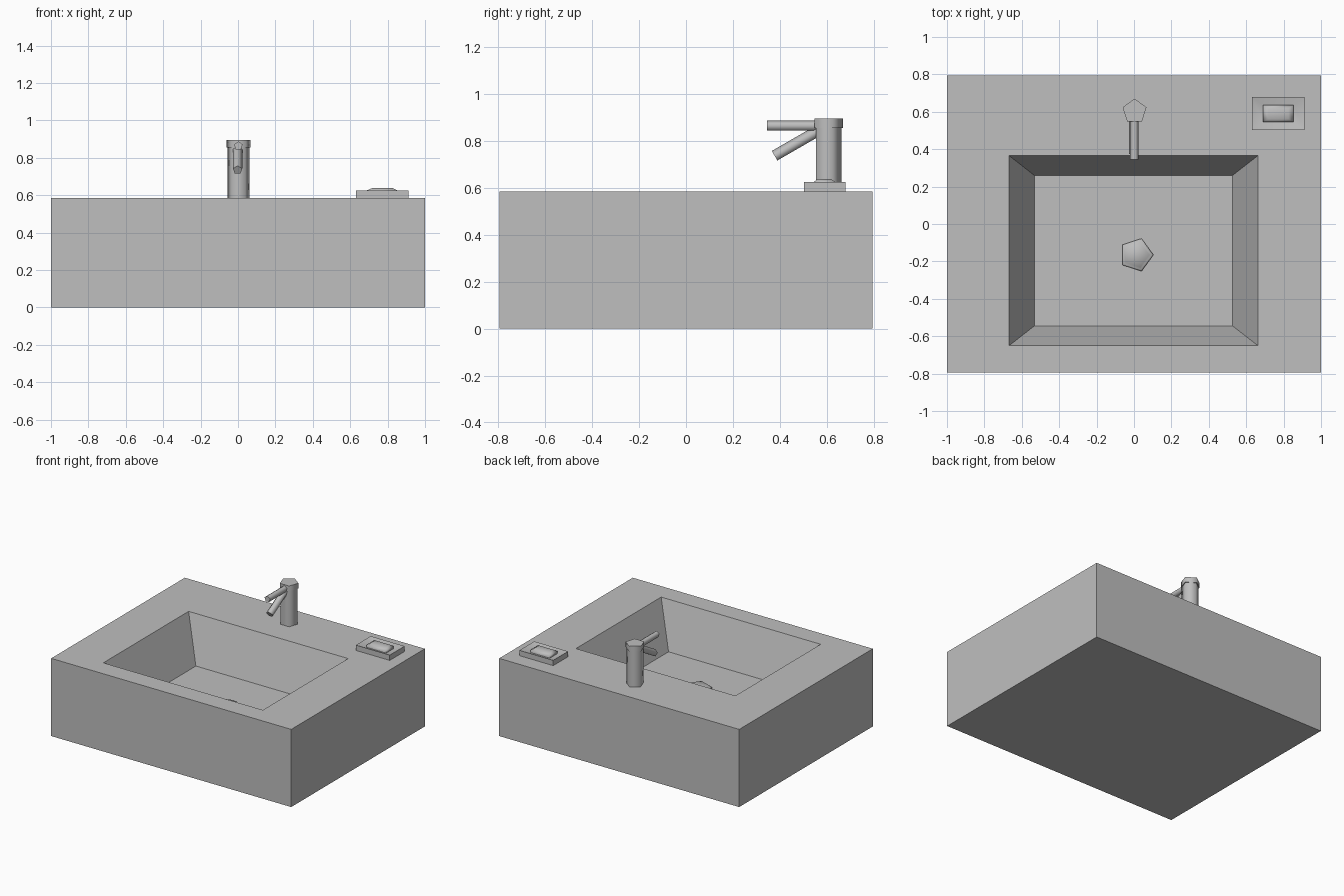
import bpy
import bmesh
from math import cos, sin, pi, radians
from mathutils import Vector

cube = bpy.data.objects.get("Cube")
if cube:
    bpy.data.objects.remove(cube, do_unlink=True)

grey = bpy.data.materials.new("plain_grey")
grey.use_nodes = True
colour = (0.52, 0.52, 0.52, 1)
grey.diffuse_color = colour
grey.node_tree.nodes["Principled BSDF"].inputs["Base Color"].default_value = colour


def rect(x0, x1, y0, y1, z):
    return [Vector(p) for p in ((x0, y0, z), (x1, y0, z), (x1, y1, z), (x0, y1, z))]


def pentagon(centre, radius, u, v):
    """Five-sided ring whose first corner points along v."""
    c, u, v = Vector(centre), Vector(u), Vector(v)
    return [c + radius * (cos(2 * pi * i / 5) * v + sin(2 * pi * i / 5) * u)
            for i in range(5)]


def loft(name, rings, angle):
    """Skin successive rings, close both ends, shade."""
    bm = bmesh.new()
    loops = [[bm.verts.new(p) for p in ring] for ring in rings]
    n = len(loops[0])
    for a, b in zip(loops, loops[1:]):
        for i in range(n):
            j = (i + 1) % n
            bm.faces.new((a[i], a[j], b[j], b[i]))
    bm.faces.new(loops[0][::-1])
    bm.faces.new(loops[-1])
    bmesh.ops.recalc_face_normals(bm, faces=bm.faces)
    mesh = bpy.data.meshes.new(name)
    bm.to_mesh(mesh)
    bm.free()
    mesh.materials.append(grey)
    obj = bpy.data.objects.new(name, mesh)
    bpy.context.collection.objects.link(obj)
    bpy.ops.object.select_all(action='DESELECT')
    obj.select_set(True)
    bpy.context.view_layer.objects.active = obj
    bpy.ops.object.shade_smooth_by_angle(angle=radians(angle))
    return obj


X, Y, Z = Vector((1, 0, 0)), Vector((0, 1, 0)), Vector((0, 0, 1))
TOP, FLOOR = 0.585, 0.249

# Solid block with a tapered basin sunk into its top
loft("basin_block", [
    rect(-1, 1, -0.795, 0.795, 0),
    rect(-1, 1, -0.795, 0.795, TOP),
    rect(-0.667, 0.662, -0.65, 0.365, TOP),
    rect(-0.533, 0.527, -0.545, 0.26, FLOOR)], 20)

# Drain plug with a bevelled lid, one corner towards +x
loft("drain", [pentagon((0.012, -0.165, FLOOR + h), r, Y, X)
               for h, r in ((0, 0.092), (0.018, 0.092), (0.02, 0.082),
                            (0.032, 0.07))], 80)

# Tap column and its slightly wider cap, one corner towards the back
tap = (0.003, 0.603)
for name, r, z0, z1 in (("tap_column", 0.061, TOP, 0.857),
                        ("tap_cap", 0.067, 0.855, 0.895)):
    loft(name, [pentagon((*tap, z), r, X, Y) for z in (z0, z1)], 80)


def rod(name, start, end, radius):
    """Five-sided bar between two points, one corner upwards."""
    axis = (Vector(end) - Vector(start)).normalized()
    up = X.cross(axis)
    loft(name, [pentagon(p, radius, X, up) for p in (start, end)], 80)


# Level lever above a sloping spout
rod("tap_lever", (0.002, 0.346, 0.864), (0.002, 0.59, 0.864), 0.024)
rod("tap_spout", (-0.002, 0.379, 0.735), (-0.002, 0.58, 0.851), 0.026)

# Soap dish with a shallow sloped hollow
loft("soap_dish", [
    rect(0.63, 0.912, 0.503, 0.68, TOP),
    rect(0.63, 0.912, 0.503, 0.68, 0.625),
    rect(0.69, 0.852, 0.545, 0.635, 0.608)], 80)

# Soap bar with chamfered top
loft("soap", [
    rect(0.69, 0.852, 0.545, 0.635, 0.606),
    rect(0.69, 0.852, 0.545, 0.635, 0.626),
    rect(0.718, 0.826, 0.562, 0.618, 0.638)], 80)
